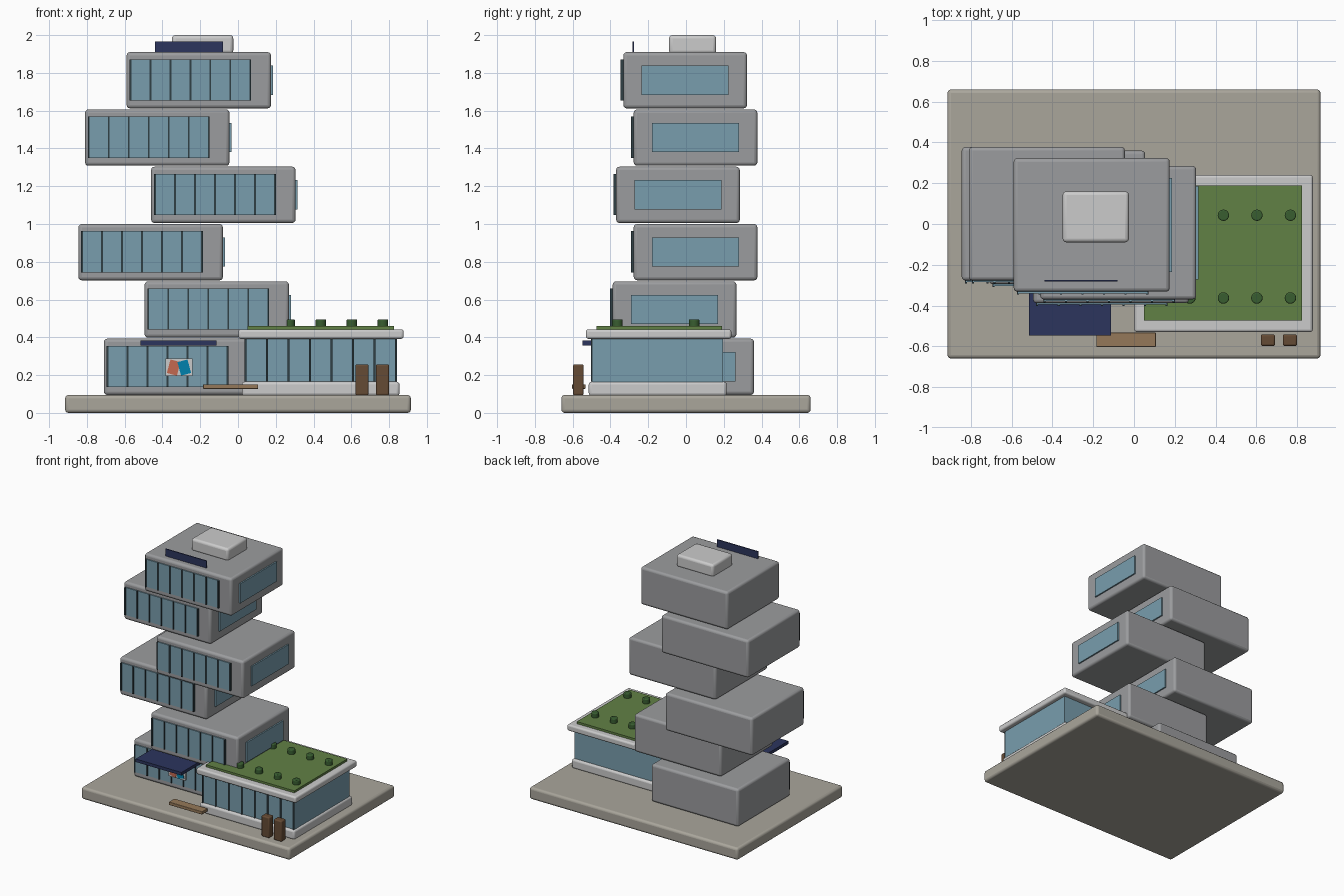
import bpy, math

if "Cube" in bpy.data.objects:
    bpy.data.objects.remove(bpy.data.objects["Cube"])


def mat(name, r, g, b):
    m = bpy.data.materials.new(name)
    m.diffuse_color = (r, g, b, 1)
    m.use_nodes = True
    m.node_tree.nodes["Principled BSDF"].inputs["Base Color"].default_value = m.diffuse_color
    return m


BODY = mat("body_grey", 0.33, 0.335, 0.345)
PALE = mat("pale_grey", 0.52, 0.53, 0.54)
STONE = mat("stone", 0.40, 0.38, 0.33)
GLASS = mat("glass", 0.19, 0.34, 0.42)
FRAME = mat("frame_dark", 0.03, 0.05, 0.06)
NAVY = mat("navy", 0.025, 0.035, 0.11)
GRASS = mat("grass", 0.12, 0.22, 0.06)
LEAF = mat("leaf", 0.04, 0.11, 0.03)
WOOD = mat("wood", 0.30, 0.19, 0.10)
BROWN = mat("planter_brown", 0.13, 0.07, 0.035)
RED = mat("panel_red", 0.55, 0.14, 0.08)
BLUE = mat("panel_blue", 0.0, 0.22, 0.42)


def finish(ob, name, material, bevel):
    ob.name = name
    ob.data.materials.append(material)
    if bevel:
        bpy.ops.object.transform_apply(location=False, rotation=False, scale=True)
        mod = ob.modifiers.new("rounding", "BEVEL")
        mod.width, mod.segments = bevel, 3
        bpy.ops.object.shade_smooth_by_angle(angle=math.radians(35))
    return ob


def box(name, x, y, z, material, bevel=0.0, tilt=0.0):
    """Box from (min, max) ranges on each axis, optionally tilted about y."""
    bpy.ops.mesh.primitive_cube_add(
        size=1, location=[sum(r) / 2 for r in (x, y, z)], rotation=(0, tilt, 0))
    ob = bpy.context.object
    ob.scale = [r[1] - r[0] for r in (x, y, z)]
    return finish(ob, name, material, bevel)


def glazing(name, x, y, z, panes):
    """Upright frame bars in front of a window at depth y."""
    for i in range(panes + 1):
        c = x[0] + (x[1] - x[0]) * i / panes
        box(f"{name}_bar_{i}", (c - 0.005, c + 0.005), y, z, FRAME)


# ground slab
box("ground_slab", (-0.915, 0.915), (-0.66, 0.66), (0, 0.095), STONE, 0.018)

# stacked, shifted storeys: left edge x, front edge y
W, D, H = 0.765, 0.655, 0.298
storeys = [(-0.71, -0.295), (-0.495, -0.388), (-0.845, -0.277),
           (-0.46, -0.37), (-0.81, -0.277), (-0.59, -0.332)]
for i, (x, y) in enumerate(storeys):
    z = 0.095 + i * 0.3034
    n = f"storey_{i + 1}"
    box(n, (x, x + W), (y, y + D), (z, z + H), BODY, 0.018)
    wx, wz = (x + 0.02, x + 0.655), (z + 0.042, z + 0.26)
    box(n + "_front_window", wx, (y - 0.008, y + 0.02), wz, GLASS)
    glazing(n + "_front", wx, (y - 0.014, y + 0.01), wz, 6)
    box(n + "_side_window", (x + W - 0.02, x + W + 0.011),
        (y + 0.097, y + 0.557), (z + 0.072, z + 0.227), GLASS)

# rooftop unit and blank roof board
box("roof_unit", (-0.35, -0.025), (-0.09, 0.16), (1.9, 2.0), PALE, 0.018)
box("roof_board", (-0.44, -0.08), (-0.282, -0.274), (1.905, 1.967), NAVY)

# low glazed wing
box("wing_plinth", (0.02, 0.855), (-0.515, 0.215), (0.09, 0.165), PALE, 0.015)
box("wing_glass", (0.035, 0.842), (-0.495, 0.196), (0.16, 0.4), GLASS)
glazing("wing", (0.04, 0.837), (-0.503, -0.48), (0.165, 0.396), 7)
box("wing_roof", (0.002, 0.877), (-0.53, 0.24), (0.392, 0.442), PALE, 0.013)
box("roof_lawn", (0.05, 0.825), (-0.473, 0.19), (0.435, 0.459), GRASS)

# shrubs on the lawn
for i in range(5):
    for j, y in enumerate((-0.363, 0.043)):
        bpy.ops.mesh.primitive_cylinder_add(
            vertices=16, radius=0.028, depth=0.045,
            location=(0.11 + 0.1643 * i, y, 0.4725))
        finish(bpy.context.object, f"shrub_{i}_{j}", LEAF, 0.006)

# entrance awning and window poster with two tilted panels
box("entrance_awning", (-0.515, -0.113), (-0.547, -0.29), (0.358, 0.382), NAVY)
box("poster_board", (-0.385, -0.24), (-0.318, -0.305), (0.195, 0.287), PALE)
box("poster_panel_red", (-0.368, -0.313), (-0.322, -0.315), (0.203, 0.277), RED, tilt=0.26)
box("poster_panel_blue", (-0.312, -0.257), (-0.324, -0.315), (0.203, 0.277), BLUE, tilt=-0.26)

# bench slab and tall planters
box("bench", (-0.185, 0.107), (-0.603, -0.533), (0.127, 0.151), WOOD, 0.003)
for i, x in enumerate((0.622, 0.73)):
    box(f"planter_{i}", (x, x + 0.07), (-0.598, -0.542), (0.093, 0.257), BROWN, 0.009)
